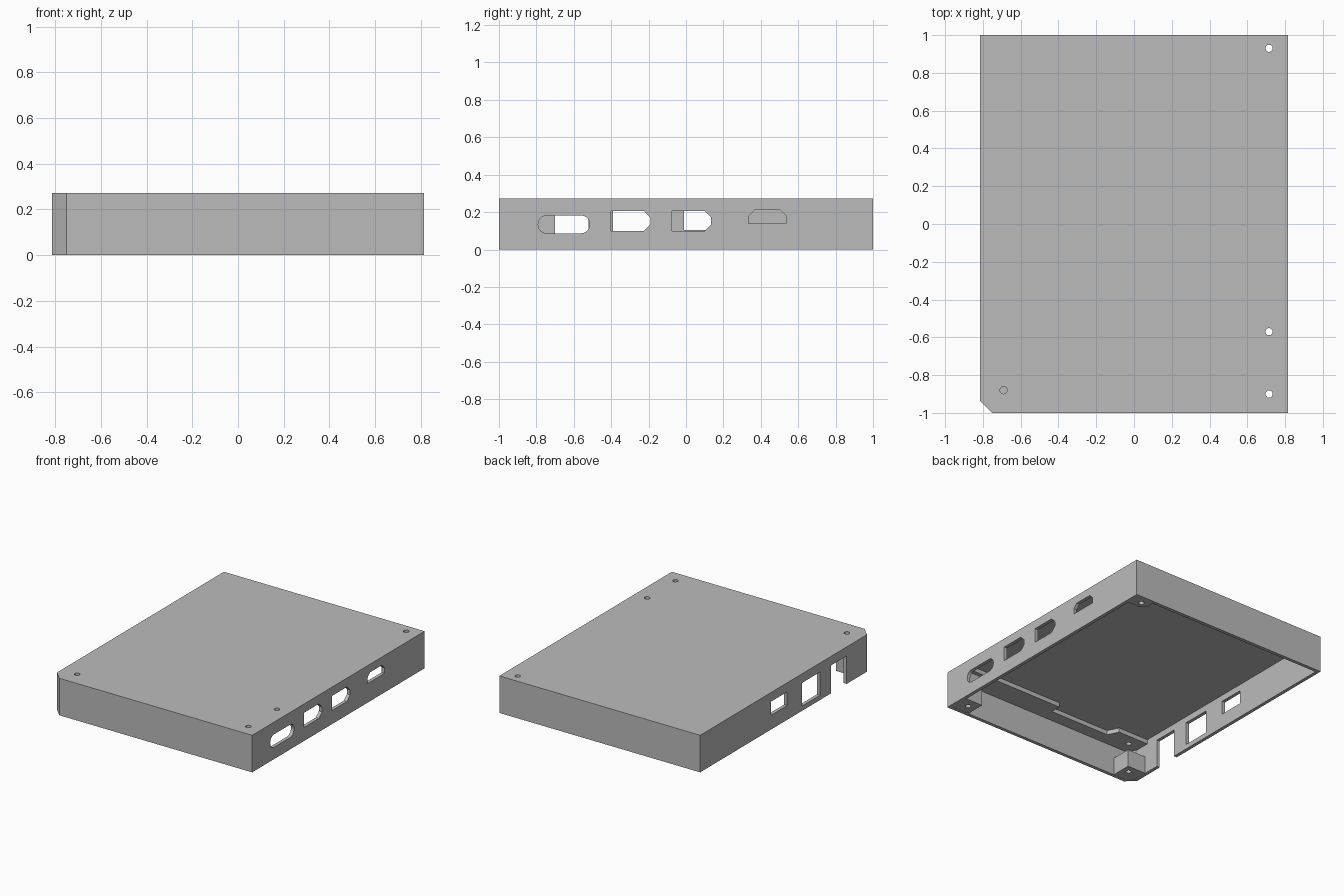
import bpy, bmesh, math

cube = bpy.data.objects.get("Cube")
if cube:
    bpy.data.objects.remove(cube, do_unlink=True)

grey = bpy.data.materials.new("plain_grey")
grey.use_nodes = True
grey.diffuse_color = (0.5, 0.5, 0.5, 1)
grey.node_tree.nodes["Principled BSDF"].inputs["Base Color"].default_value = (0.5, 0.5, 0.5, 1)

X, Y, H = 0.815, 1.0, 0.272      # outer half sizes and height
WALL, LID = 0.025, 0.02


def prism(name, outline, low, high, axis="z"):
    """Extrude an outline: (x, y) along z, or (y, z) along x."""
    place = (lambda p, d: (p[0], p[1], d)) if axis == "z" else (lambda p, d: (d, p[0], p[1]))
    bm = bmesh.new()
    face = bm.faces.new([bm.verts.new(place(p, low)) for p in outline])
    new = bmesh.ops.extrude_face_region(bm, geom=[face])["geom"]
    shift = (0, 0, high - low) if axis == "z" else (high - low, 0, 0)
    bmesh.ops.translate(bm, vec=shift, verts=[v for v in new if isinstance(v, bmesh.types.BMVert)])
    bmesh.ops.recalc_face_normals(bm, faces=bm.faces)
    mesh = bpy.data.meshes.new(name)
    bm.to_mesh(mesh)
    bm.free()
    mesh.materials.append(grey)
    obj = bpy.data.objects.new(name, mesh)
    bpy.context.collection.objects.link(obj)
    return obj


def rect(a0, a1, b0, b1):
    return [(a0, b0), (a1, b0), (a1, b1), (a0, b1)]


def circle(x, y, r, n=24):
    return [(x + r * math.cos(math.tau * i / n), y + r * math.sin(math.tau * i / n)) for i in range(n)]


def stadium(a0, a1, b0, b1, r, n=6):
    pts = []
    for k, (a, b) in enumerate([(a1 - r, b1 - r), (a0 + r, b1 - r), (a0 + r, b0 + r), (a1 - r, b0 + r)]):
        for i in range(n + 1):
            t = math.pi / 2 * (k + i / n)
            pts.append((a + r * math.cos(t), b + r * math.sin(t)))
    return pts


def cut(target, outline, low, high, axis="z"):
    cutter = prism("cutter", outline, low, high, axis)
    cutter.hide_render = True
    mod = target.modifiers.new("cut", "BOOLEAN")
    mod.operation, mod.solver, mod.object = "DIFFERENCE", "EXACT", cutter
    bpy.context.view_layer.objects.active = target
    bpy.ops.object.modifier_apply(modifier=mod.name)
    bpy.data.objects.remove(cutter, do_unlink=True)


def body(inset, c):
    x, y = X - inset, Y - inset
    return [(-x + c, -y), (x, -y), (x, y), (-x, y), (-x, -y + c)]


# Open-bottomed shell with one bevelled corner
shell = prism("case_shell", body(0, 0.065), 0, H)
cut(shell, body(WALL, 0.055), -0.1, H - LID)

# Port openings in the +x wall
ports = [
    stadium(-0.79, -0.515, 0.087, 0.182, 0.045),
    [(-0.4, 0.1), (-0.225, 0.1), (-0.19, 0.135), (-0.19, 0.17), (-0.225, 0.207), (-0.4, 0.207)],
    [(-0.075, 0.1), (0.1, 0.1), (0.135, 0.135), (0.135, 0.17), (0.1, 0.207), (-0.075, 0.207)],
    [(0.335, 0.14), (0.535, 0.14), (0.535, 0.18), (0.503, 0.212), (0.367, 0.212), (0.335, 0.18)],
]
for outline in ports:
    cut(shell, outline, X - 0.1, X + 0.1, "x")

# Square openings and open notch in the -x wall
for outline in (rect(-0.01, 0.18, 0.105, 0.205), rect(-0.39, -0.18, 0.035, 0.205),
                rect(-0.7, -0.52, -0.1, 0.205)):
    cut(shell, outline, -X - 0.1, -X + 0.1, "x")

# Screw holes through the lid
screws = [(0.715, 0.93), (0.715, -0.57), (0.715, -0.9), (-0.69, -0.88)]
for x, y in screws:
    cut(shell, circle(x, y, 0.019), H - 0.1, H + 0.1)

# Corner screw posts
e = 0.01
back = prism("back_screw_post", [(X - e, Y - e), (0.65, Y - e), (0.65, 0.92), (0.69, 0.88), (X - e, 0.88)],
             0.001, H - e)
cut(back, circle(*screws[0], 0.019), -0.1, 0.5)
front = prism("front_screw_post", rect(0.65, X - e, -Y + e, -0.83), 0.001, H - e)
cut(front, circle(*screws[2], 0.019), -0.1, 0.5)

# Low block with a blind hole in the bevelled corner
block = prism("corner_block", [(-0.75, -Y + e), (-0.64, -Y + e), (-0.64, -0.825),
                               (-X + e, -0.825), (-X + e, -0.93)], 0.001, 0.13)
cut(block, circle(*screws[3], 0.019), -0.1, 0.08)

# Stepped stiffening ledge under the front of the lid
ledge = prism("lid_ledge", [(-X + e, -0.91), (-0.74, -Y + e), (X - e, -Y + e), (X - e, -0.8), (-0.01, -0.8),
                            (-0.01, -0.88), (-0.5, -0.88), (-0.54, -0.8), (-X + e, -0.8)],
              0.22, H - e)
for x, y in (screws[2], screws[3]):
    cut(ledge, circle(x, y, 0.019), -0.1, 0.5)
